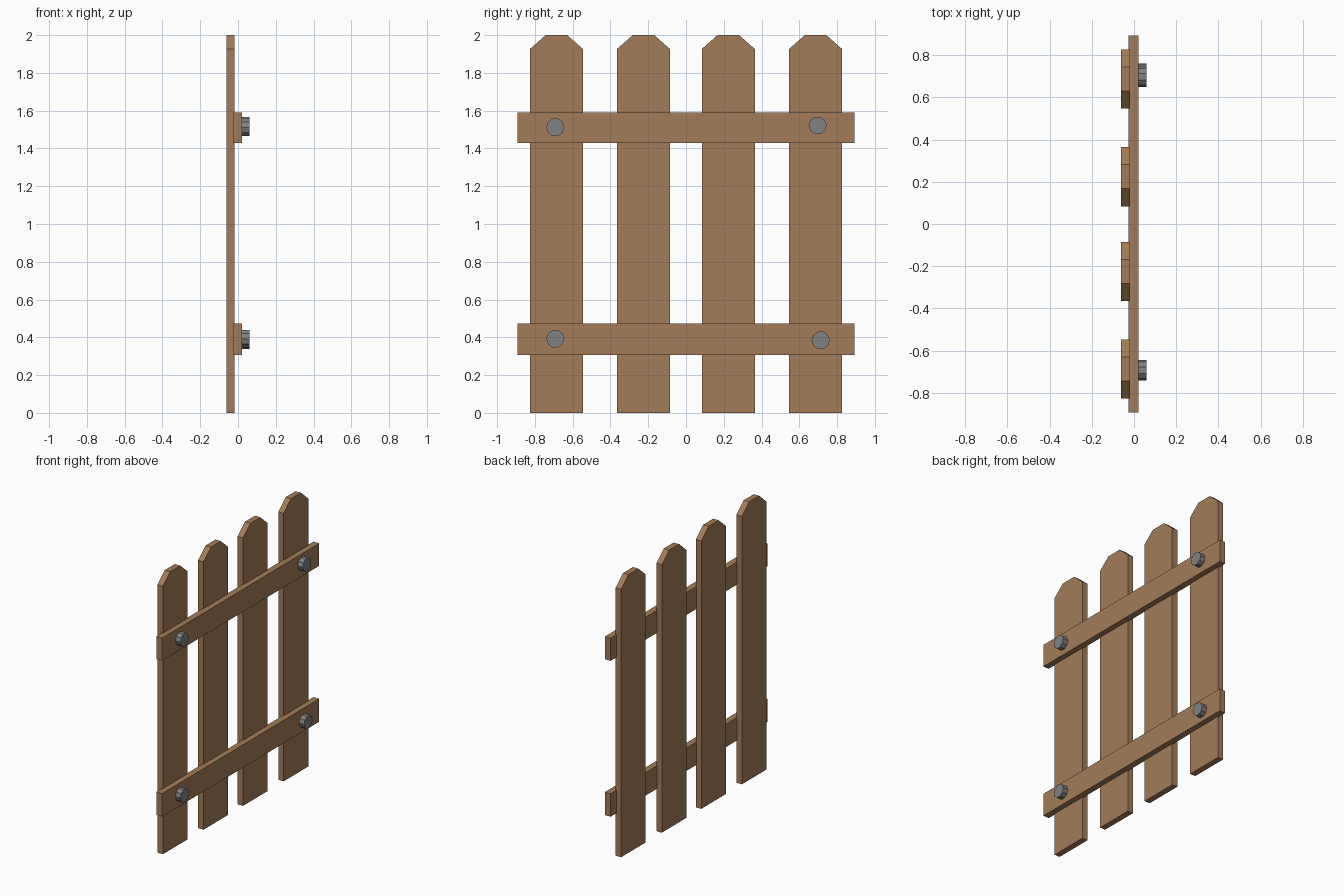
import bpy, bmesh
from mathutils import Matrix

if "Cube" in bpy.data.objects:
    bpy.data.objects.remove(bpy.data.objects["Cube"])

def material(name, color):
    m = bpy.data.materials.new(name)
    m.diffuse_color = (*color, 1)
    m.use_nodes = True
    m.node_tree.nodes["Principled BSDF"].inputs["Base Color"].default_value = m.diffuse_color
    return m

wood = material("wood", (0.36, 0.20, 0.10))
metal = material("metal", (0.22, 0.22, 0.22))

def finish(name, bm, mat):
    bmesh.ops.recalc_face_normals(bm, faces=bm.faces)
    mesh = bpy.data.meshes.new(name)
    bm.to_mesh(mesh)
    bm.free()
    mesh.materials.append(mat)
    obj = bpy.data.objects.new(name, mesh)
    bpy.context.collection.objects.link(obj)

def board(name, profile, x0, x1):
    """Extrude a (y, z) outline from x0 to x1."""
    bm = bmesh.new()
    face = bm.faces.new([bm.verts.new((x0, y, z)) for y, z in profile])
    ext = bmesh.ops.extrude_face_region(bm, geom=[face])
    verts = [v for v in ext["geom"] if isinstance(v, bmesh.types.BMVert)]
    bmesh.ops.translate(bm, verts=verts, vec=(x1 - x0, 0, 0))
    finish(name, bm, wood)

# Upright pickets with clipped tops
HALF, TOP_HALF, SHOULDER = 0.14, 0.057, 1.927
for i, y in enumerate((-0.686, -0.225, 0.224, 0.686)):
    outline = [(y - HALF, 0), (y + HALF, 0), (y + HALF, SHOULDER),
               (y + TOP_HALF, 2), (y - TOP_HALF, 2), (y - HALF, SHOULDER)]
    board(f"picket_{i + 1}", outline, -0.062, -0.019)

# Horizontal rails
for name, z0, z1 in (("lower_rail", 0.307, 0.472), ("upper_rail", 1.428, 1.59)):
    board(name, [(-0.893, z0), (0.893, z0), (0.893, z1), (-0.893, z1)], -0.025, 0.021)

# Bolt heads near the rail ends
for i, (y, z) in enumerate(((-0.692, 0.392), (0.713, 0.384), (-0.692, 1.512), (0.697, 1.521))):
    bm = bmesh.new()
    bmesh.ops.create_cone(bm, cap_ends=True, segments=10, radius1=0.048, radius2=0.048,
                          depth=0.05,
                          matrix=Matrix.Translation((0.035, y, z)) @ Matrix.Rotation(1.5707963, 4, 'Y'))
    finish(f"bolt_{i + 1}", bm, metal)
